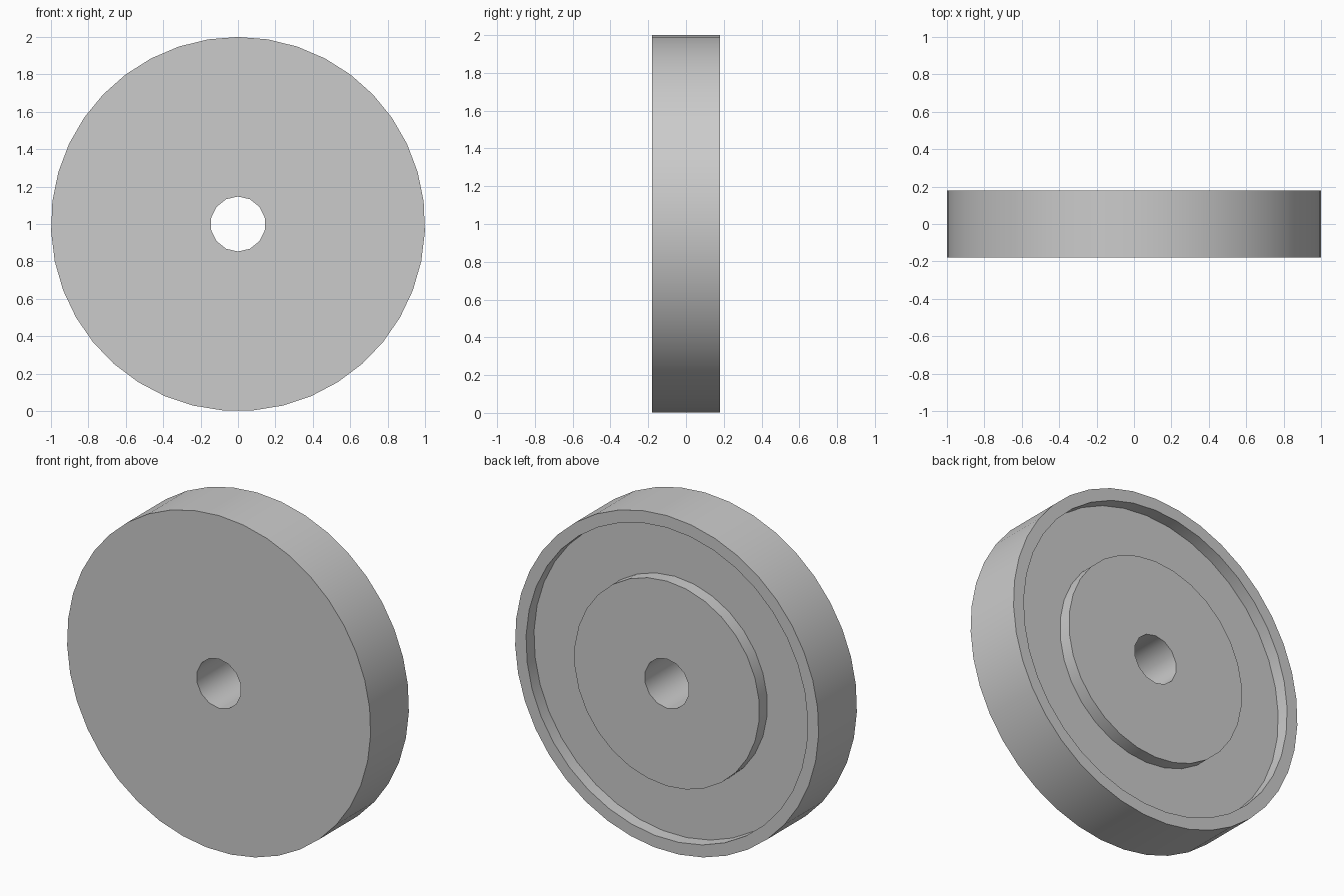
import bpy
import math

cube = bpy.data.objects.get("Cube")
if cube:
    bpy.data.objects.remove(cube, do_unlink=True)

RADIUS, HALF = 1.0, 0.18      # disc radius and half thickness
RECESS_R, DEPTH = 0.928, 0.075
BOSS_R, BORE_R = 0.61, 0.147

grey = bpy.data.materials.new("light_grey")
grey.use_nodes = True
grey.diffuse_color = (0.6, 0.6, 0.6, 1)
grey.node_tree.nodes["Principled BSDF"].inputs["Base Color"].default_value = (0.6, 0.6, 0.6, 1)


def disc(name, radius, sides, y0, y1):
    """Cylinder along y, with one vertex at the top."""
    bpy.ops.mesh.primitive_cylinder_add(
        vertices=sides, radius=radius, depth=y1 - y0,
        location=(0, (y0 + y1) / 2, 1), rotation=(-math.pi / 2, 0, math.pi))
    obj = bpy.context.object
    obj.name = name
    # turn the first vertex upward and bake the placement
    bpy.ops.object.transform_apply(location=True, rotation=True, scale=True)
    top = max(v.co.z for v in obj.data.vertices)
    if top < 1 + radius * 0.9999:
        for v in obj.data.vertices:
            v.co.z = 2 - v.co.z
        obj.data.flip_normals()
    obj.data.materials.append(grey)
    return obj


def combine(target, other, operation):
    """Apply a boolean and remove the helper."""
    mod = target.modifiers.new(operation.title(), "BOOLEAN")
    mod.operation = operation
    mod.solver = "EXACT"
    mod.object = other
    other.hide_render = True
    bpy.context.view_layer.objects.active = target
    bpy.ops.object.modifier_apply(modifier=mod.name)
    bpy.data.objects.remove(other, do_unlink=True)


# Wheel body with a shallow recess in the back
wheel = disc("wheel_disc", RADIUS, 39, -HALF, HALF)
combine(wheel, disc("recess_cutter", RECESS_R, 37, HALF - DEPTH, HALF + 0.1), "DIFFERENCE")

# Central boss, level with the rim
combine(wheel, disc("boss", BOSS_R, 30, 0, HALF), "UNION")

# Axle bore through the middle
combine(wheel, disc("bore_cutter", BORE_R, 14, -HALF - 0.1, HALF + 0.1), "DIFFERENCE")

# Smooth round walls, crisp rims
bpy.ops.object.select_all(action="DESELECT")
wheel.select_set(True)
bpy.context.view_layer.objects.active = wheel
bpy.ops.object.shade_smooth_by_angle(angle=math.radians(30))
